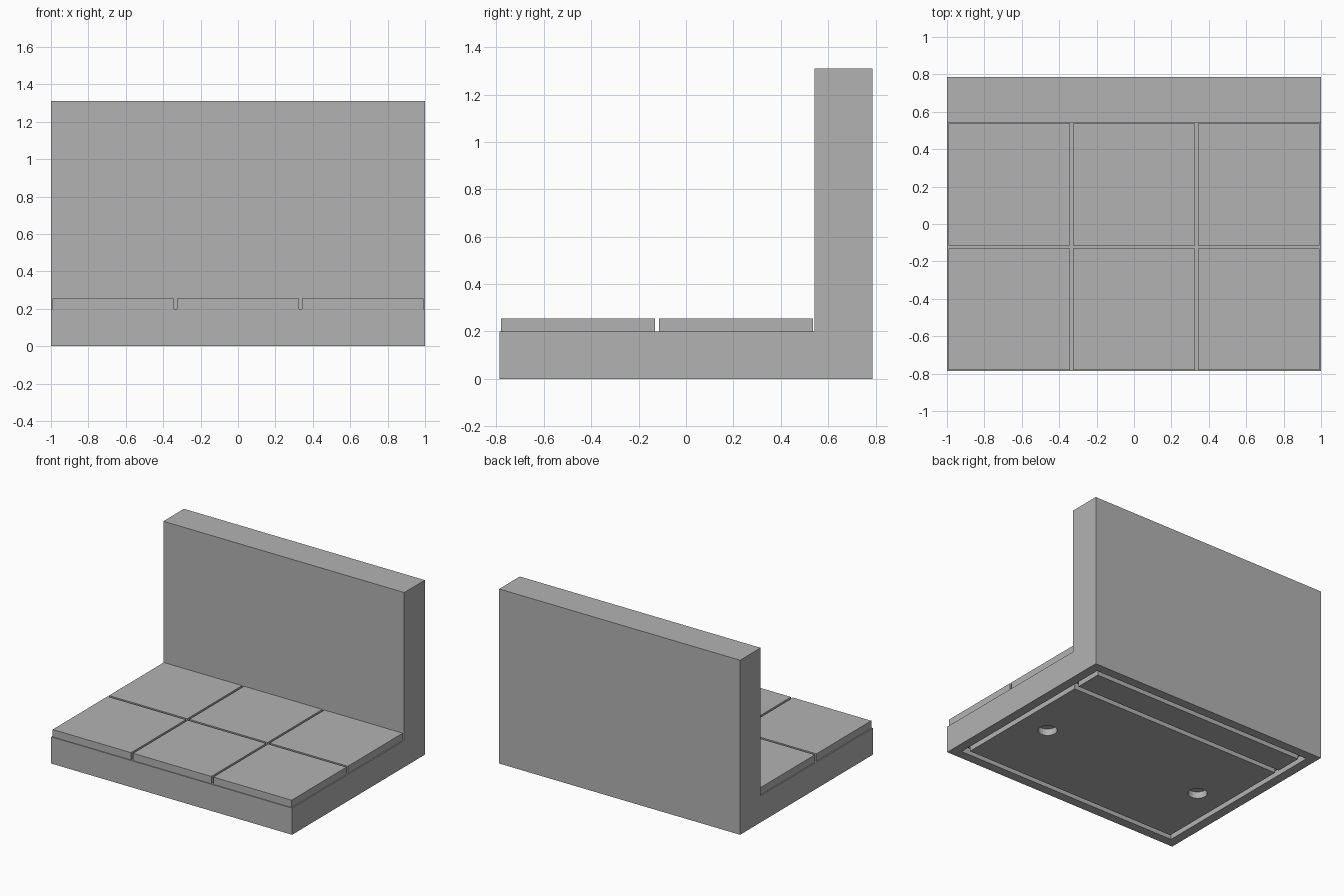
import bpy
import bmesh
from mathutils import Matrix, Vector

if "Cube" in bpy.data.objects:
    bpy.data.objects.remove(bpy.data.objects["Cube"], do_unlink=True)

# Single stone colour
GREY = (0.45, 0.45, 0.45, 1)
stone = bpy.data.materials.new("stone grey")
stone.use_nodes = True
stone.diffuse_color = GREY
stone.node_tree.nodes["Principled BSDF"].inputs["Base Color"].default_value = GREY


def finish(name, bm):
    bmesh.ops.recalc_face_normals(bm, faces=bm.faces)
    mesh = bpy.data.meshes.new(name)
    bm.to_mesh(mesh)
    bm.free()
    mesh.materials.append(stone)
    obj = bpy.data.objects.new(name, mesh)
    bpy.context.collection.objects.link(obj)
    return obj


def box(name, low, high):
    low, high = Vector(low), Vector(high)
    bm = bmesh.new()
    bmesh.ops.create_cube(bm, size=1)
    bmesh.ops.scale(bm, vec=high - low, verts=bm.verts)
    bmesh.ops.translate(bm, vec=(low + high) / 2, verts=bm.verts)
    return finish(name, bm)


def disc(name, x, y, radius, depth):
    bm = bmesh.new()
    bmesh.ops.create_cone(bm, cap_ends=True, segments=32, radius1=radius,
                          radius2=radius, depth=depth * 2,
                          matrix=Matrix.Translation((x, y, 0)))
    return finish(name, bm)


def cut(target, cutter):
    cutter.hide_render = True
    mod = target.modifiers.new("cut", "BOOLEAN")
    mod.operation = "DIFFERENCE"
    mod.solver = "EXACT"
    mod.object = cutter
    bpy.context.view_layer.objects.active = target
    bpy.ops.object.modifier_apply(modifier=mod.name)
    bpy.data.objects.remove(cutter, do_unlink=True)


# Base and back wall as one L-shaped profile extruded along x
FRONT, BACK, WALL = -0.787, 0.787, 0.543
BASE_TOP, WALL_TOP = 0.2, 1.31
profile = [(FRONT, 0), (BACK, 0), (BACK, WALL_TOP), (WALL, WALL_TOP),
           (WALL, BASE_TOP), (FRONT, BASE_TOP)]
bm = bmesh.new()
face = bm.faces.new([bm.verts.new((-1, y, z)) for y, z in profile])
side = bmesh.ops.extrude_face_region(bm, geom=[face])["geom"]
bmesh.ops.translate(bm, vec=(2, 0, 0),
                    verts=[v for v in side if isinstance(v, bmesh.types.BMVert)])
body = finish("base_and_wall", bm)

# Grooves in the underside: a ring and a cross groove under the wall
INSET, WIDTH, DEPTH = 0.07, 0.04, 0.05
edge_x = 1 - INSET
y0, y1, y2 = FRONT + INSET, WALL - INSET, BACK - INSET
bars = [(-edge_x, y0, edge_x, y0 + WIDTH),
        (-edge_x, y1 - WIDTH, edge_x, y1),
        (-edge_x, y2 - WIDTH, edge_x, y2),
        (-edge_x, y0, WIDTH - edge_x, y2),
        (edge_x - WIDTH, y0, edge_x, y2)]
for xa, ya, xb, yb in bars:
    cut(body, box("groove_cutter", (xa, ya, -DEPTH), (xb, yb, DEPTH)))

# Two shallow round sockets in the underside
PITCH = 2 / 3
MIDDLE = (FRONT + WALL) / 2
for sign in (-1, 1):
    cut(body, disc("socket_cutter", sign * PITCH, MIDDLE, 0.066, DEPTH))

# Floor tiles, three across and two deep
HALF = 0.325
for row in (-1, 1):
    for col in (-1, 0, 1):
        cx, cy = col * PITCH, MIDDLE + row * PITCH / 2
        box("floor_tile", (cx - HALF, cy - HALF, BASE_TOP),
            (cx + HALF, cy + HALF, 0.255))
